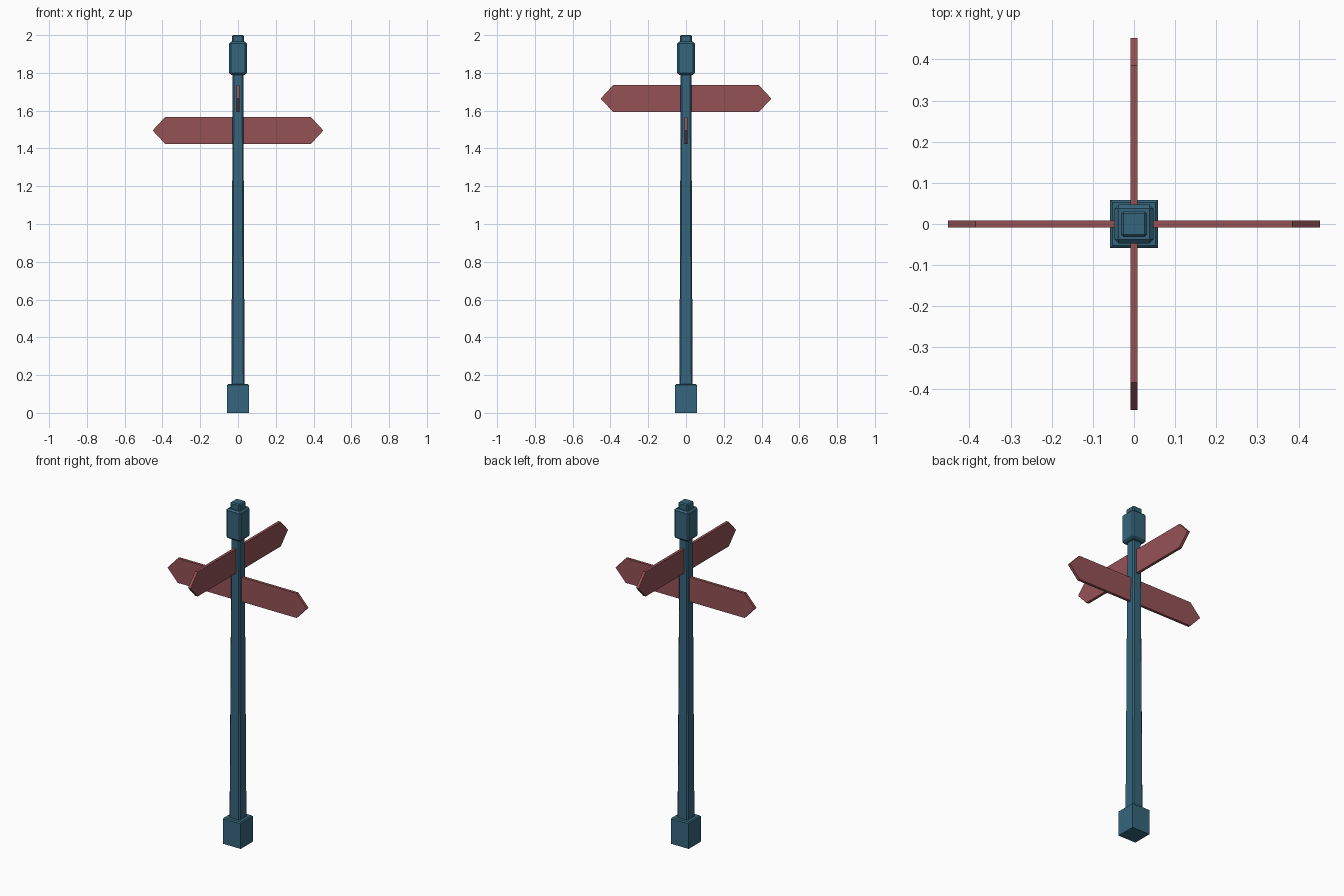
import bpy
import bmesh
from math import pi
from mathutils import Matrix

cube = bpy.data.objects.get("Cube")
if cube:
    bpy.data.objects.remove(cube, do_unlink=True)


def material(name, rgb):
    mat = bpy.data.materials.new(name)
    mat.use_nodes = True
    colour = (*rgb, 1)
    mat.diffuse_color = colour
    mat.node_tree.nodes["Principled BSDF"].inputs["Base Color"].default_value = colour
    return mat


TEAL = material("teal paint", (0.036, 0.13, 0.2))
RED = material("dusty red paint", (0.3, 0.084, 0.094))


def finish(bm, name, mat):
    bmesh.ops.recalc_face_normals(bm, faces=bm.faces)
    mesh = bpy.data.meshes.new(name)
    bm.to_mesh(mesh)
    bm.free()
    mesh.materials.append(mat)
    obj = bpy.data.objects.new(name, mesh)
    bpy.context.collection.objects.link(obj)
    return obj


def block(name, low, high, half_low, half_high, chamfer, keep_edge):
    """Square, optionally tapered block; keep_edge picks the edges to chamfer."""
    bm = bmesh.new()
    bmesh.ops.create_cube(bm, size=2)
    for v in bm.verts:
        top = v.co.z > 0
        half = half_high if top else half_low
        v.co = (v.co.x * half, v.co.y * half, high if top else low)
    edges = [e for e in bm.edges if keep_edge(*(v.co.z for v in e.verts))]
    bmesh.ops.bevel(bm, geom=edges, offset=chamfer, segments=1,
                    affect='EDGES', clamp_overlap=True)
    return finish(bm, name, TEAL)


# Foot, tapered post, collar and finial
block("base", 0, 0.153, 0.058, 0.058, 0.006, lambda a, b: min(a, b) > 0.1)
block("post", 0.15, 1.81, 0.035, 0.028, 0.007, lambda a, b: a != b)
block("collar", 1.79, 1.965, 0.047, 0.047, 0.009, lambda a, b: True)
block("finial", 1.95, 2.0, 0.031, 0.031, 0.006, lambda a, b: max(a, b) > 1.98)


# Pointed boards, one pair along each axis
def board(name, z, turn):
    half_height, half_thick = 0.072, 0.008
    outline = [(0.02, -half_height), (0.385, -half_height), (0.452, 0),
               (0.385, half_height), (0.02, half_height)]
    bm = bmesh.new()
    face = bm.faces.new([bm.verts.new((x, -half_thick, h)) for x, h in outline])
    side = bmesh.ops.extrude_face_region(bm, geom=[face])["geom"]
    moved = [g for g in side if isinstance(g, bmesh.types.BMVert)]
    bmesh.ops.translate(bm, verts=moved, vec=(0, 2 * half_thick, 0))
    bm.transform(Matrix.Translation((0, 0, z)) @ Matrix.Rotation(turn, 4, 'Z'))
    finish(bm, name, RED)


for i, (side, z) in enumerate([("left", 1.495), ("back", 1.664),
                               ("right", 1.495), ("front", 1.664)]):
    board(side + "_sign_board", z, i * pi / 2)
